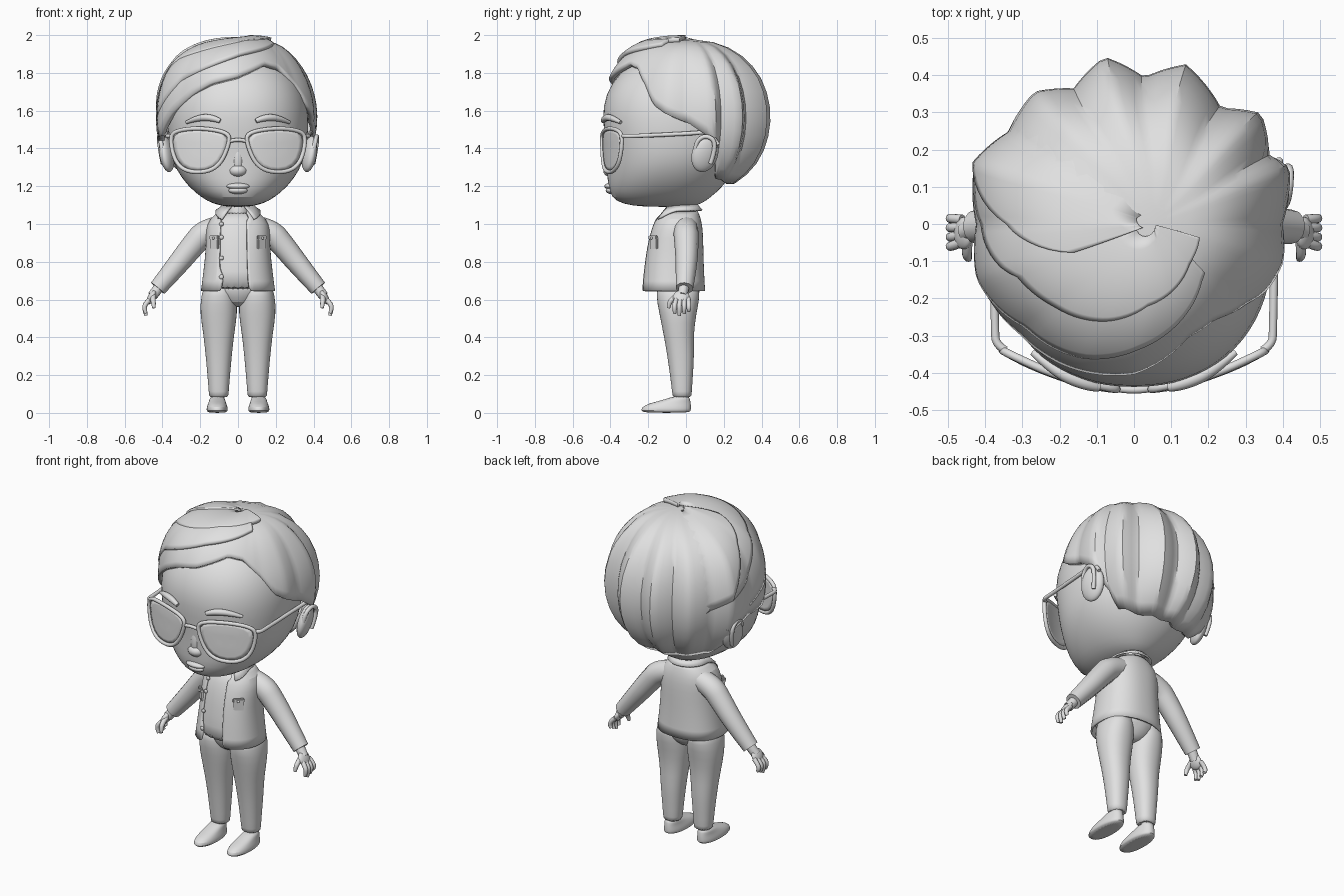
import bpy, bmesh, math
from math import sin, cos, radians, pi

if "Cube" in bpy.data.objects:
    bpy.data.objects.remove(bpy.data.objects["Cube"])

clay = bpy.data.materials.new("plain_grey")
clay.use_nodes = True
clay.diffuse_color = (0.75, 0.75, 0.75, 1)
clay.node_tree.nodes["Principled BSDF"].inputs["Base Color"].default_value = clay.diffuse_color
SIDES = (("left", 1), ("right", -1))


def add_object(name, data):
    obj = bpy.data.objects.new(name, data)
    bpy.context.collection.objects.link(obj)
    data.materials.append(clay)
    return obj


def finish(name, bm, subdiv=0, thickness=0):
    bmesh.ops.recalc_face_normals(bm, faces=bm.faces)
    mesh = bpy.data.meshes.new(name)
    bm.to_mesh(mesh)
    bm.free()
    obj = add_object(name, mesh)
    if subdiv:
        mod = obj.modifiers.new("Smooth", 'SUBSURF')
        mod.levels = mod.render_levels = subdiv
    if thickness:
        mod = obj.modifiers.new("Thickness", 'SOLIDIFY')
        mod.thickness = thickness
        mod.offset = -1
    return obj


def skin(bm, rows, closed=True):
    for low, high in zip(rows, rows[1:]):
        n = len(low)
        for i in range(n if closed else n - 1):
            j = (i + 1) % n
            bm.faces.new((low[i], low[j], high[j], high[i]))


def loft(name, rings, cx=0, expo=2.0, sides=28, caps=True, grow=0, opening=None, thickness=0):
    """Rings hold height, half width, front y, back y."""
    def power(v):
        return math.copysign(abs(v) ** (2 / expo), v)

    bm = bmesh.new()
    rows = []
    for z, hw, yf, yb in rings:
        row = []
        for i in range(sides):
            a = 2 * pi * (i + 0.5) / sides
            x = (hw + grow) * power(cos(a))
            y = (yf + yb) / 2 + ((yb - yf) / 2 + grow) * power(sin(a))
            row.append(bm.verts.new((cx + x, y, z)))
        rows.append(row)
    skin(bm, rows)
    if caps:
        bm.faces.new(rows[0])
        bm.faces.new(rows[-1])
    if opening:
        centres = [(f, f.calc_center_median()) for f in bm.faces]
        cut = [f for f, c in centres if c.y < -0.08 and opening[0] < c.x < opening[1]]
        bmesh.ops.delete(bm, geom=cut, context='FACES')
    return finish(name, bm, 1, thickness)


def lerp_table(table, v):
    for a, b in zip(table, table[1:]):
        if a[0] <= v <= b[0]:
            t = (v - a[0]) / (b[0] - a[0])
            return [p + (q - p) * t for p, q in zip(a, b)]
    return table[-1] if v > table[-1][0] else table[0]


def front_y(rings, x, z, expo):
    _, hw, yf, yb = lerp_table(rings, z)
    k = max(0, 1 - abs(x / hw) ** expo) ** (1 / expo)
    return (yf + yb) / 2 - (yb - yf) / 2 * k


def ball(name, loc, size, rot=(0, 0, 0)):
    bm = bmesh.new()
    bmesh.ops.create_uvsphere(bm, u_segments=20, v_segments=12, radius=1)
    obj = finish(name, bm)
    obj.location, obj.scale, obj.rotation_euler = loc, size, rot


def box(name, loc, size, turn=0):
    bm = bmesh.new()
    bmesh.ops.create_cube(bm, size=1)
    bmesh.ops.scale(bm, vec=size, verts=bm.verts)
    bmesh.ops.bevel(bm, geom=bm.edges[:], offset=min(size) * 0.3, segments=2, affect='EDGES')
    obj = finish(name, bm)
    obj.location, obj.rotation_euler = loc, (0, 0, turn)


def tube(name, points, radii, cyclic=False):
    curve = bpy.data.curves.new(name, 'CURVE')
    curve.dimensions = '3D'
    curve.bevel_depth, curve.bevel_resolution, curve.use_fill_caps = 1, 4, True
    spline = curve.splines.new('NURBS')
    spline.points.add(len(points) - 1)
    for i, (pt, co) in enumerate(zip(spline.points, points)):
        pt.co = (*co, 1)
        pt.radius = radii[i] if isinstance(radii, list) else radii
    spline.order_u, spline.resolution_u = 3, 6
    spline.use_cyclic_u, spline.use_endpoint_u = cyclic, not cyclic
    add_object(name, curve)


# Head
HEAD = [(1.09, .05, -.22, .02), (1.105, .13, -.34, .08), (1.14, .195, -.395, .13), (1.2, .265, -.415, .2),
        (1.28, .325, -.418, .25), (1.37, .36, -.422, .3), (1.5, .375, -.437, .32), (1.62, .375, -.445, .34),
        (1.75, .335, -.4, .32), (1.85, .25, -.3, .25), (1.92, .13, -.15, .15)]
loft("head", HEAD, expo=2.2, sides=36)
loft("neck", [(.98, .065, -.1, .04), (1.05, .062, -.1, .04), (1.14, .065, -.1, .05)])

# Face
ball("nose_tip", (0, -.388, 1.282), (.052, .05, .036))
ball("nose_bridge", (0, -.385, 1.34), (.034, .042, .1))
ball("upper_lip", (0, -.4, 1.2), (.062, .032, .018))
ball("lower_lip", (0, -.393, 1.178), (.052, .032, .02))
for side, s in SIDES:
    brow = [(x, front_y(HEAD, x, z, 2.2) - .008, z)
            for x, z in ((.095, 1.545), (.13, 1.562), (.21, 1.565), (.272, 1.538))]
    tube(side + "_eyebrow", [(s * x, y, z) for x, y, z in brow], [.012, .018, .018, .009])
    ball(side + "_ear", (s * .378, .1, 1.37), (.036, .072, .098), (radians(-14), s * .2, s * .25))
    tube(side + "_ear_rim", [(s * .39, .055, 1.33), (s * .405, .04, 1.42), (s * .418, .1, 1.475),
                             (s * .418, .17, 1.43), (s * .398, .13, 1.32)], .012)

# Glasses
LENS = [(.05, 1.485), (.2, 1.51), (.335, 1.495), (.36, 1.45), (.335, 1.33), (.27, 1.275),
        (.16, 1.275), (.09, 1.32), (.045, 1.43)]


def wrap(x):
    return -.446 + .85 * x * x


for side, s in SIDES:
    tube(side + "_glasses_rim", [(s * x, wrap(x), z) for x, z in LENS], .011, cyclic=True)
    bm = bmesh.new()
    rows = [[bm.verts.new((s * (.2 + (x - .2) * k), wrap(.2 + (x - .2) * k), 1.4 + (z - 1.4) * k))
             for x, z in LENS] for k in (.95, .65, .3)]
    skin(bm, rows)
    bm.faces.new(rows[-1])
    finish(side + "_lens", bm, 1, .006)
    tube(side + "_glasses_temple", [(s * .345, -.34, 1.465), (s * .372, -.325, 1.465), (s * .374, -.28, 1.465),
                                    (s * .38, .04, 1.48), (s * .39, .13, 1.49), (s * .39, .17, 1.42)], .011)
tube("glasses_bridge", [(-.055, -.44, 1.435), (0, -.452, 1.455), (.055, -.44, 1.435)], .01)

# Hair: angle around the head with radius, giving overlapping sawtooth locks
OUTLINE = [(-90, .45), (-35, .4), (-14, .415), (0, .4), (20, .446), (27, .41), (41, .454), (53, .39),
           (72, .452), (86, .396), (100, .457), (114, .4), (127, .446), (144, .42), (159, .46),
           (180, .425), (199, .445), (224, .43), (250, .45), (270, .45)]


def hair_shell(name, edge, swell=0, rows=14, step=3):
    """Edge holds angle around the head and how far the shell reaches down from the crown."""
    start, end = edge[0][0], edge[-1][0]
    whole = end - start >= 360
    count = (end - start) // step + (0 if whole else 1)
    bm = bmesh.new()
    grid = []
    for r in range(rows):
        row = []
        for i in range(count):
            deg = start + i * step
            a = radians(deg)
            drop = radians(lerp_table(edge, deg)[1]) * (r + .4) / (rows - .6)
            radius = lerp_table(OUTLINE, deg if deg <= 270 else deg - 360)[1]
            ridge = .43 + (radius - .43) * min(1, sin(drop) * 1.2)
            # Each sweep rises out of the main hair towards its free end
            grow = 1 if whole else .985 + swell * min(1, 1.4 * i / count)
            # The front right quiff is fuller than the rest
            fullness = .82 - .24 * max(0, cos(a - radians(225)))
            flat = ridge * sin(drop) ** fullness * grow
            shift = .05 * max(0, cos(drop)) ** 6
            row.append(bm.verts.new((shift + flat * cos(a), flat * sin(a), 1.565 + .412 * grow * cos(drop))))
        grid.append(row)
    skin(bm, grid, whole)
    if whole:
        bm.faces.new(grid[0])
    finish(name, bm, 0, .03)


hair_shell("hair_main", [(-90, 58), (-65, 46), (-50, 50), (-35, 66), (-25, 81), (-14, 88), (3, 95), (20, 107),
                         (27, 125), (32, 142), (60, 148), (120, 149), (150, 142), (158, 125), (163, 110), (180, 106),
                         (199, 104), (215, 88), (235, 73), (250, 64), (270, 58)])
hair_shell("hair_front_sweep", [(150, 104), (180, 98), (199, 86), (222, 62), (270, 38), (321, 24)], .06)
hair_shell("hair_middle_sweep", [(129, 100), (176, 76), (204, 42), (270, 19), (345, 14)], .07)
hair_shell("hair_crown_sweep", [(126, 100), (159, 84), (180, 45), (201, 17)], .05)

# Shirt and open jacket
TORSO = [(.645, .19, -.23, .095), (.75, .176, -.22, .088), (.88, .162, -.203, .085), (.97, .165, -.18, .083),
         (1.03, .145, -.155, .072), (1.07, .085, -.12, .055)]
loft("shirt", [(z - .005, hw, yf, yb) for z, hw, yf, yb in TORSO], expo=2.3, grow=-.001)
loft("jacket", TORSO, expo=2.3, sides=40, caps=False, grow=.007, opening=(-.09, .055), thickness=.01)

# Collar with two drooping points
bm = bmesh.new()
top, fall = [], []
for i in range(33):
    a = radians(-62 + 304 * i / 32)
    droop = max(0, -sin(a)) ** 2
    top.append(bm.verts.new((.075 * cos(a), -.025 + .085 * sin(a), 1.105 - .01 * droop)))
    fall.append(bm.verts.new((.118 * cos(a) * (1 + .7 * droop), -.03 + .118 * sin(a) * (1 + .22 * droop),
                              1.075 - .06 * droop)))
skin(bm, [fall, top], closed=False)
finish("collar", bm, 0, .01)

# Pockets and buttons
for side, s in SIDES:
    y = front_y(TORSO, .125, .9, 2.3) - .013
    box(side + "_pocket", (s * .125, y, .9), (.058, .012, .065), s * .72)
    box(side + "_pocket_flap", (s * .126, y - .004, .928), (.064, .016, .024), s * .72)
    ball(side + "_pocket_button", (s * .13, y - .013, .925), (.007, .007, .007))
for i, z in enumerate((1.0, .93, .82, .72)):
    ball("jacket_button_%d" % i, (-.088, front_y(TORSO, .088, z, 2.3) - .007, z), (.012, .007, .012))

# Trousers, ankles and shoes
LEG = [(.08, .052, -.072, .03), (.1, .052, -.072, .03), (.2, .06, -.085, .037), (.31, .07, -.1, .044),
       (.42, .082, -.12, .04), (.53, .1, -.142, .056), (.62, .095, -.16, .075), (.7, .07, -.15, .07)]
SHOE = [(0, .05, -.225, .018), (.012, .057, -.238, .027), (.03, .056, -.235, .027), (.05, .048, -.2, .026),
        (.068, .042, -.12, .022), (.09, .036, -.065, .018)]
loft("trouser_seat", [(.56, .03, -.08, .01), (.58, .09, -.13, .045), (.64, .17, -.158, .08), (.72, .16, -.17, .075)])
for side, s in SIDES:
    loft(side + "_trouser_leg", LEG, s * .102, 2.2)
    loft(side + "_ankle", [(.05, .037, -.055, .018), (.12, .037, -.055, .018)], s * .106)
    loft(side + "_shoe", SHOE, s * .11, 2.2)

# Arms and hands
for side, s in SIDES:
    def m(*points):
        return [(s * x, y, z) for x, y, z in points]

    tube(side + "_sleeve", m((.08, 0, .985), (.17, 0, .965), (.24, .003, .885), (.32, .003, .785), (.425, -.008, .66)),
         [.06, .068, .063, .057, .046])
    tube(side + "_wrist", m((.4, -.008, .69), (.43, -.012, .65), (.452, -.02, .62)), [.03, .027, .027])
    ball(side + "_palm", (s * .458, -.025, .612), (.02, .044, .042), (0, s * -.5, 0))
    for i, name in enumerate(("index", "middle", "ring", "little")):
        y = -.06 + i * .025
        tip = .515 + .012 * abs(i - 1)
        tube(side + "_" + name + "_finger", m((.462, y * .8, .605), (.49, y, .58), (.497, y, .55), (.487, y, tip)),
             [.013, .013, .012, .009])
    tube(side + "_thumb", m((.448, -.04, .625), (.45, -.078, .6), (.447, -.09, .575), (.445, -.093, .555)),
         [.014, .014, .012, .009])

# Smooth shading with crisp folds
for obj in bpy.data.objects:
    if obj.type == 'MESH' and clay.name in obj.data.materials:
        obj.select_set(True)
        bpy.context.view_layer.objects.active = obj
bpy.ops.object.shade_smooth_by_angle(angle=radians(35))
